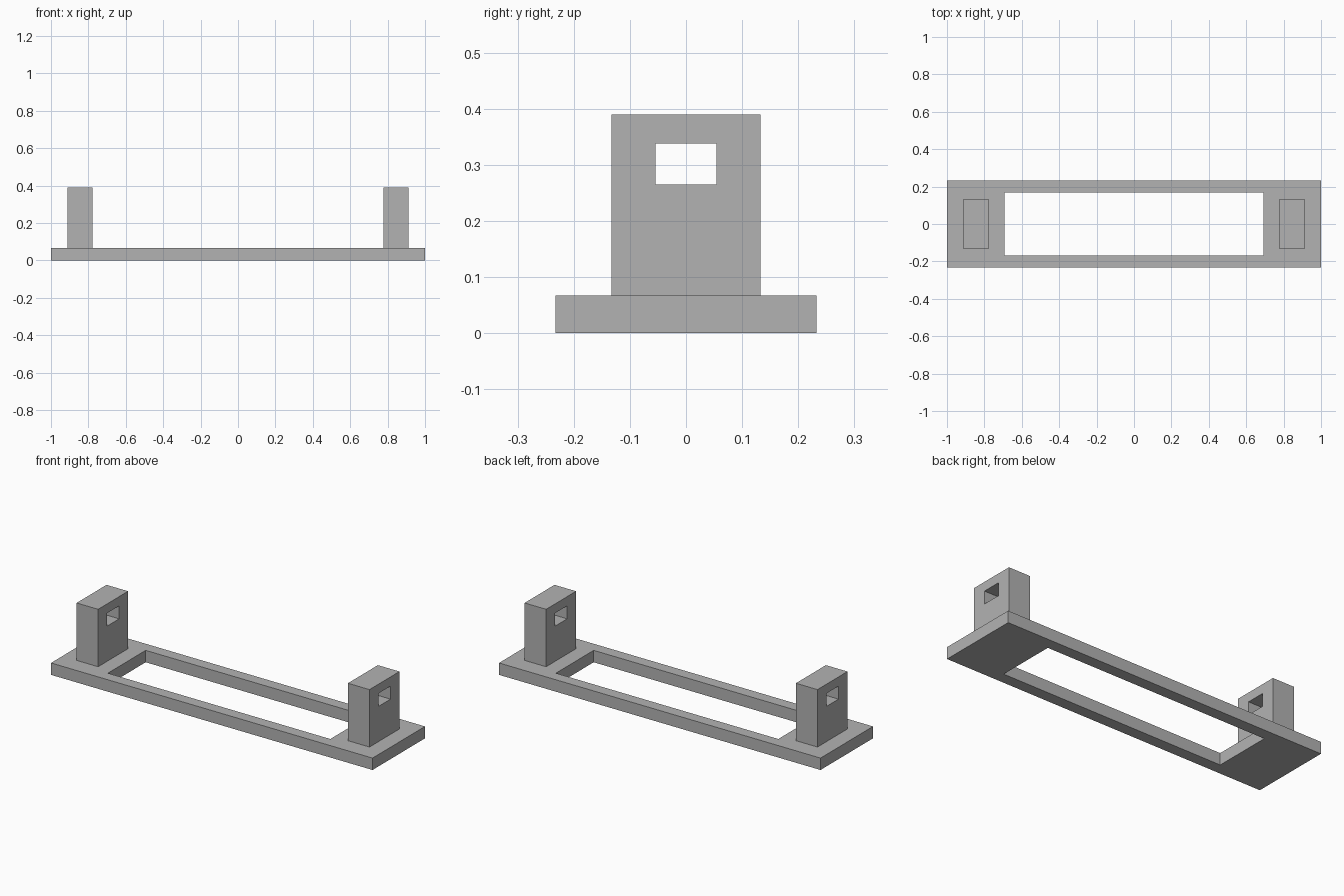
import bpy
import bmesh
from mathutils import Matrix, Vector

cube = bpy.data.objects.get("Cube")
if cube:
    bpy.data.objects.remove(cube)

grey = bpy.data.materials.new("plain grey")
grey.use_nodes = True
grey.diffuse_color = (0.45, 0.45, 0.45, 1)
grey.node_tree.nodes["Principled BSDF"].inputs["Base Color"].default_value = grey.diffuse_color


def holed_block(name, outer, hole, depth, matrix):
    """Rectangle (u0, u1, v0, v1) with a rectangular hole, extruded by depth."""
    bm = bmesh.new()
    rings = []
    for u0, u1, v0, v1 in (outer, hole):
        corners = ((u0, v0), (u1, v0), (u1, v1), (u0, v1))
        rings.append([bm.verts.new((u, v, 0)) for u, v in corners])
    out, inn = rings
    for i in range(4):
        j = (i + 1) % 4
        bm.faces.new((out[i], out[j], inn[j], inn[i]))
    result = bmesh.ops.extrude_face_region(bm, geom=bm.faces[:])
    top = [v for v in result["geom"] if isinstance(v, bmesh.types.BMVert)]
    bmesh.ops.translate(bm, verts=top, vec=Vector((0, 0, depth)))
    bm.transform(matrix)
    bmesh.ops.recalc_face_normals(bm, faces=bm.faces[:])
    mesh = bpy.data.meshes.new(name)
    bm.to_mesh(mesh)
    bm.free()
    mesh.materials.append(grey)
    obj = bpy.data.objects.new(name, mesh)
    bpy.context.collection.objects.link(obj)
    return obj


BASE_TOP = 0.067

# Flat base with a long opening
holed_block("base_frame", (-1, 1, -0.233, 0.233), (-0.692, 0.692, -0.168, 0.168),
            BASE_TOP, Matrix.Identity(4))

# Upright posts, each with a window through it along x
axes = Matrix(((0, 0, 1, 0), (1, 0, 0, 0), (0, 1, 0, 0), (0, 0, 0, 1)))
for name, x in (("left_post", 0.777), ("right_post", -0.911)):
    holed_block(name, (-0.133, 0.133, BASE_TOP, 0.39), (-0.054, 0.054, 0.265, 0.338),
                0.134, Matrix.Translation((x, 0, 0)) @ axes)
